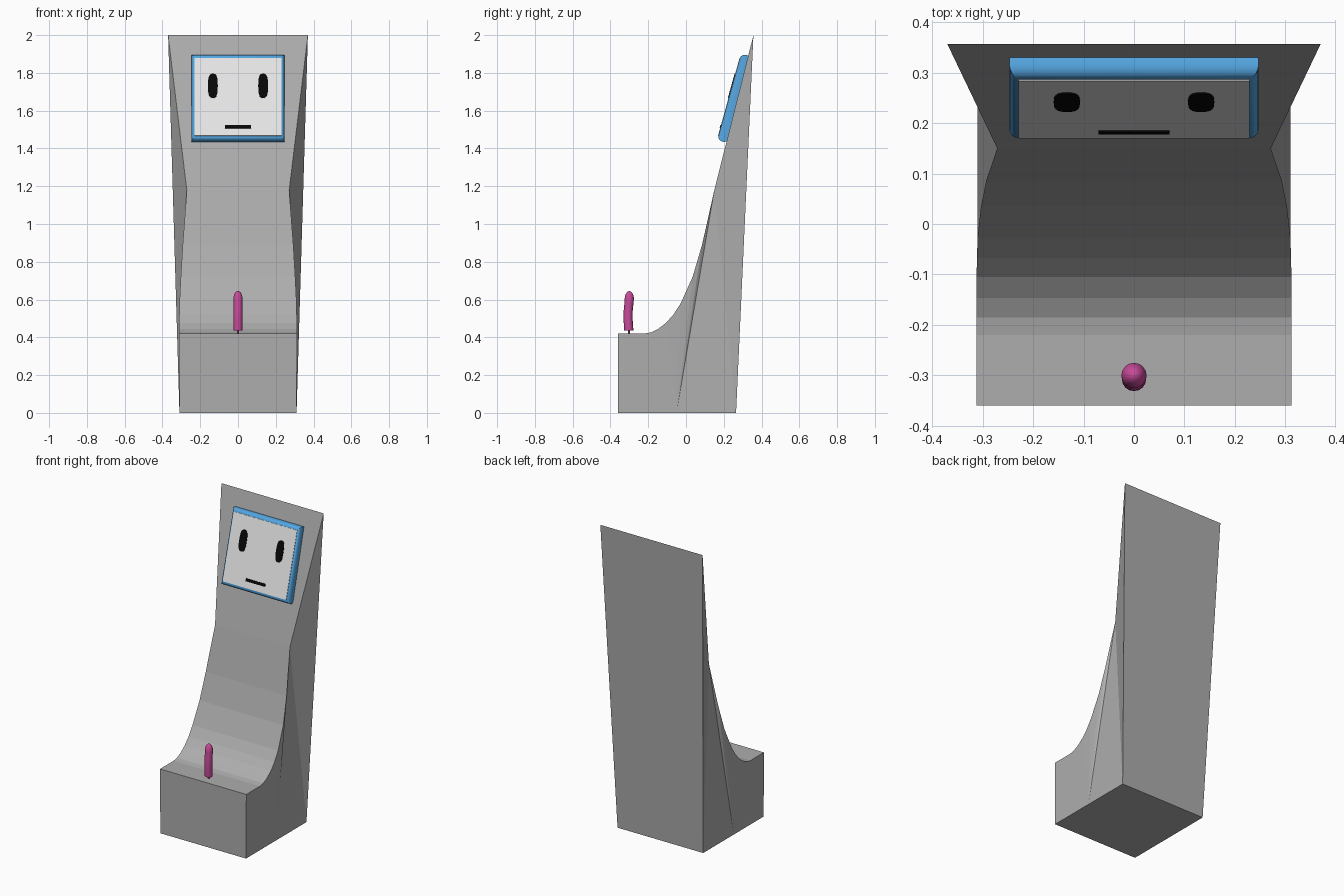
import bpy, bmesh, math
from mathutils import Matrix, Vector

if "Cube" in bpy.data.objects:
    bpy.data.objects.remove(bpy.data.objects["Cube"])


def material(name, rgb):
    m = bpy.data.materials.new(name)
    m.diffuse_color = (*rgb, 1)
    m.use_nodes = True
    m.node_tree.nodes["Principled BSDF"].inputs["Base Color"].default_value = m.diffuse_color
    return m


GREY = material("mid grey", (0.42, 0.42, 0.42))
BLUE = material("sky blue", (0.09, 0.38, 0.75))
WHITE = material("off white", (0.8, 0.8, 0.8))
BLACK = material("black", (0.002, 0.002, 0.002))
PINK = material("magenta pink", (0.58, 0.07, 0.32))


def finish(bm, name, mat, matrix=None, smooth=None):
    bmesh.ops.recalc_face_normals(bm, faces=bm.faces)
    if matrix:
        bm.transform(matrix)
    me = bpy.data.meshes.new(name)
    bm.to_mesh(me)
    bm.free()
    me.materials.append(mat)
    ob = bpy.data.objects.new(name, me)
    bpy.context.collection.objects.link(ob)
    if smooth:
        bpy.context.view_layer.objects.active = ob
        ob.select_set(True)
        bpy.ops.object.shade_smooth_by_angle(angle=math.radians(smooth))
        ob.select_set(False)
    return ob


def loft(bm, rings):
    """Skin closed rings of points and cap both ends."""
    rows = [[bm.verts.new(p) for p in r] for r in rings]
    n = len(rows[0])
    for a, b in zip(rows, rows[1:]):
        for i in range(n):
            j = (i + 1) % n
            bm.faces.new((a[i], a[j], b[j], b[i]))
    bm.faces.new(rows[0])
    bm.faces.new(rows[-1])


# Body: curved front profile (half width, y, z), waisted sides, leaning back
profile = [(0.31, -0.36, 0), (0.312, -0.36, 0.42), (0.312, -0.22, 0.42),
           (0.312, -0.185, 0.426), (0.312, -0.147, 0.445), (0.312, -0.105, 0.477),
           (0.311, -0.067, 0.52), (0.31, -0.028, 0.58), (0.303, 0.035, 0.72),
           (0.293, 0.085, 0.89), (0.271, 0.15, 1.18), (0.37, 0.357, 2.0)]
back_foot, crease_foot = (0.31, 0.265, 0), (0.31, -0.047, 0.02)
bm = bmesh.new()
sides = []
for s in (-1, 1):
    add = lambda p: bm.verts.new((s * p[0], p[1], p[2]))
    front, back, crease = [add(p) for p in profile], add(back_foot), add(crease_foot)
    for a, b in zip(front[:-2], front[1:-1]):
        bm.faces.new((crease, a, b))
    bm.faces.new((crease, front[-2], back))
    bm.faces.new((front[-2], front[-1], back))
    bm.faces.new((crease, back, front[0]))
    sides.append((front, back))
(lf, lb), (rf, rb) = sides
for i in range(len(lf) - 1):
    bm.faces.new((lf[i], rf[i], rf[i + 1], lf[i + 1]))
bm.faces.new((lf[-1], rf[-1], rb, lb))
bm.faces.new((lb, rb, rf[0], lf[0]))
finish(bm, "body", GREY)

# Tilted display frame of reference: local x, up the slope, outward
t = math.radians(15.5)
s, c = math.sin(t), math.cos(t)
PANEL = Matrix(((1, 0, 0, 0), (0, s, -c, 0.2285), (0, c, s, 1.673), (0, 0, 0, 1)))


def rect(w, h, z):
    return [(-w, -h, z), (w, -h, z), (w, h, z), (-w, h, z)]


# Bezel with rounded front rim and softened back
rings = [rect(0.247, 0.228, -0.052), rect(0.247, 0.2375, -0.038)]
for k in range(5):
    a = math.radians(22.5 * k)
    rings.append(rect(0.247 - 0.02 * (1 - math.cos(a)),
                      0.2375 - 0.026 * (1 - math.cos(a)), -0.026 * (1 - math.sin(a))))
bm = bmesh.new()
loft(bm, rings)
finish(bm, "screen_bezel", BLUE, PANEL, 30)


def plate(name, outline, z0, z1, mat):
    bm = bmesh.new()
    loft(bm, [[(x, y, z) for x, y in outline] for z in (z0, z1)])
    finish(bm, name, mat, PANEL)


def box_outline(w, h, y=0):
    return [(-w, y - h), (w, y - h), (w, y + h), (-w, y + h)]


# Screen and face details
plate("screen", box_outline(0.229, 0.214), -0.002, 0.002, WHITE)
plate("mouth", box_outline(0.07, 0.009, -0.164), 0.001, 0.005, BLACK)


def rounded(v, p):
    return math.copysign(abs(v) ** p, v)


for side, name in ((-1, "left_eye"), (1, "right_eye")):
    pts = []
    for k in range(20):
        a = math.tau * k / 20
        pts.append((side * 0.133 + 0.026 * rounded(math.cos(a), 0.7),
                    0.06 + 0.067 * rounded(math.sin(a), 0.7)))
    plate(name, pts, 0.001, 0.005, BLACK)


# Small bent stick with domed tip: (radius, y, z)
def turned(name, rows, sides=16):
    bm = bmesh.new()
    loft(bm, [[(r * math.cos(math.tau * k / sides), y + r * math.sin(math.tau * k / sides), z)
               for k in range(sides)] for r, y, z in rows])
    finish(bm, name, PINK, None, 40)


turned("stick_stem", [(0.006, -0.302, 0.415), (0.006, -0.302, 0.445)], 8)
turned("stick", [(0.024, -0.303, 0.437), (0.0245, -0.304, 0.46), (0.024, -0.307, 0.5),
                 (0.024, -0.306, 0.54), (0.024, -0.302, 0.58), (0.024, -0.301, 0.597)])
tip = [(0.025, -0.3, 0.595), (0.025, -0.3, 0.603)]
for k in range(1, 6):
    a = math.radians(17 * k)
    tip.append((0.024 * math.cos(a), -0.3, 0.603 + 0.042 * math.sin(a)))
turned("stick_tip", tip)
